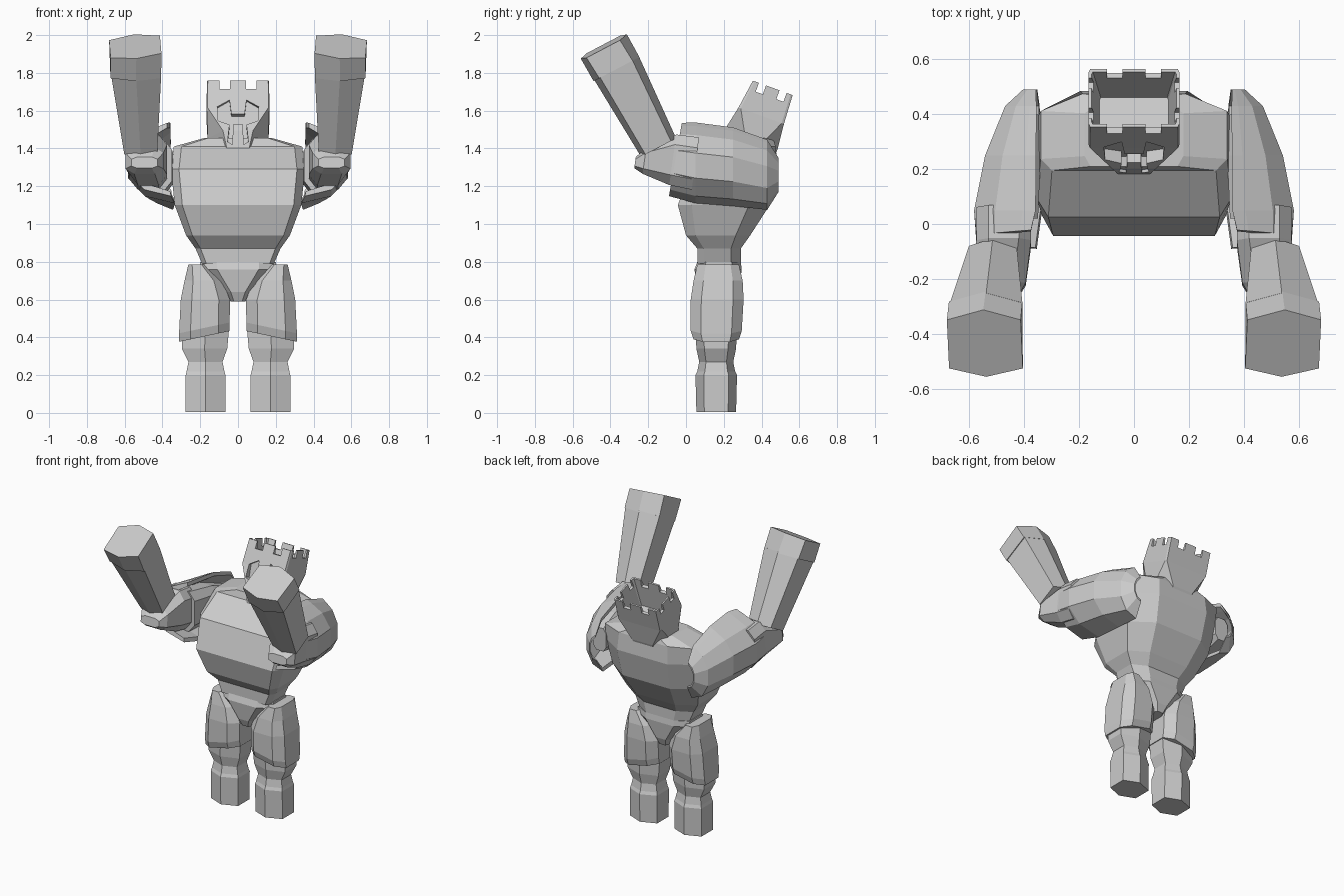
import bpy, bmesh
from math import radians
from mathutils import Vector, Euler, Matrix

cube = bpy.data.objects.get("Cube")
if cube:
    bpy.data.objects.remove(cube, do_unlink=True)

stone = bpy.data.materials.new("stone_grey")
stone.use_nodes = True
GREY = (0.6, 0.6, 0.6, 1)
stone.diffuse_color = GREY
stone.node_tree.nodes["Principled BSDF"].inputs["Base Color"].default_value = GREY


def mirrored(half):
    return half + [(-x, y) for x, y in reversed(half) if x]


HEX = mirrored([(0, -1), (1, -.6), (1, .6), (0, 1)])
BLOCK = mirrored([(0, -1), (1, -.75), (1, .7), (0, 1)])
OCT = mirrored([(.55, -1), (1, -.6), (1, .6), (.55, 1)])
CHEST = mirrored([(.88, -1), (1, -.7), (1, .55), (.55, 1)])
JAW = mirrored([(.5, -1), (1, -.2), (1, .4), (.5, 1)])
CROWN = mirrored([(.97, -1), (1, -.9), (1, .9), (.97, 1)])
SQUARE = mirrored([(1, -1), (1, 1)])
# Hollow shell, open towards the body: outside, then inside
SHELL = [(-.9, 1.25), (-.5, 1.15), (.35, .9), (1, .4), (1, -.3), (.25, -.8), (-1.1, -1),
         (-1.05, -.85), (.15, -.62), (.75, -.2), (.75, .3), (.2, .7), (-.5, .95), (-.9, 1.1)]
SIDES = (("left", 1), ("right", -1))


def loft(name, profiles, sections, side=1, matrix=Matrix()):
    """Skin closed sections: (centre, half width, half depth, pitch, roll)."""
    if len(profiles) == 1:
        profiles = profiles * len(sections)
    bm = bmesh.new()
    rings = []
    for profile, (centre, rx, ry, pitch, roll) in zip(profiles, sections):
        rot = Euler((radians(pitch), radians(roll), 0)).to_matrix()
        ring = []
        for u, v in profile:
            p = Vector(centre) + rot @ Vector((u * rx, v * ry, 0))
            p.x *= side
            ring.append(bm.verts.new(matrix @ p))
        rings.append(ring)
    n = len(rings[0])
    for a, b in zip(rings, rings[1:]):
        for i in range(n):
            j = (i + 1) % n
            bm.faces.new((a[i], a[j], b[j], b[i]))
    bm.faces.new(rings[0])
    bm.faces.new(rings[-1])
    bmesh.ops.recalc_face_normals(bm, faces=bm.faces)
    mesh = bpy.data.meshes.new(name)
    bm.to_mesh(mesh)
    bm.free()
    mesh.materials.append(stone)
    obj = bpy.data.objects.new(name, mesh)
    bpy.context.collection.objects.link(obj)
    return obj


def upright(rows, x=0, pitch=0):
    """Sections from rows of (x offset, y, z, half width, half depth)."""
    return [((x + dx, y, z), rx, ry, pitch, 0) for dx, y, z, rx, ry in rows]


def cut(obj, cutter):
    mod = obj.modifiers.new("cut", 'BOOLEAN')
    mod.operation = 'DIFFERENCE'
    mod.solver = 'EXACT'
    mod.object = cutter
    bpy.context.view_layer.objects.active = obj
    bpy.ops.object.modifier_apply(modifier=mod.name)
    bpy.data.objects.remove(cutter, do_unlink=True)


# Torso and pelvis
loft("torso", [CHEST], upright([
    (0, .175, .79, .19, .115), (0, .175, .87, .225, .115), (0, .17, .94, .275, .17),
    (0, .2, 1.1, .335, .243), (0, .255, 1.29, .355, .23), (0, .335, 1.41, .34, .14),
    (0, .335, 1.455, .18, .125)]))
loft("pelvis", [OCT], upright([
    (0, .17, .59, .04, .09), (0, .17, .64, .07, .11), (0, .17, .76, .2, .125),
    (0, .175, .8, .2, .115)]))

for word, side in SIDES:
    # Legs
    loft(f"{word}_boot", [HEX], upright([
        (0, .16, .005, .105, .105), (0, .16, .2, .105, .11), (0, .16, .22, .1, .1),
        (0, .16, .27, .09, .09), (.005, .16, .34, .12, .105), (0, .16, .45, .125, .11)],
        .172), side)
    thigh = upright([(0, .16, .405, .137, .12), (0, .16, .45, .137, .135),
                     (-.005, .165, .6, .13, .14), (.005, .17, .7, .1, .13),
                     (.04, .17, .785, .045, .11)], .178)
    for i in (0, 1):
        thigh[i] = thigh[i][:4] + (12,)
    loft(f"{word}_thigh_armour", [OCT], thigh, side)

    # Shoulder shell, wrapped around the outside of the upper arm
    arm = upright([
        (-.065, .49, 1.25, .025, .08), (-.035, .43, 1.24, .06, .165),
        (0, .25, 1.28, .098, .185), (.02, .05, 1.3, .118, .19),
        (.025, -.06, 1.32, .105, .175)], .445, 90)
    arm[-1] = arm[-1][:3] + (80, 0)
    loft(f"{word}_shoulder_shell", [SHELL], arm, side)

    # Upper arm, elbow, forearm and fist
    loft(f"{word}_upper_arm", [OCT], upright([
        (-.06, .4, 1.28, .05, .08), (-.03, .25, 1.29, .08, .12), (0, .02, 1.31, .1, .14)],
        .45, 90), side)
    loft(f"{word}_elbow", [OCT], upright([
        (-.01, .05, 1.32, .1, .14), (-.01, -.07, 1.34, .1, .135),
        (.01, -.22, 1.335, .1, .07), (.01, -.27, 1.325, .07, .03)], .485, 82), side)
    loft(f"{word}_forearm", [BLOCK], upright([
        (0, -.145, 1.405, .087, .105), (.024, -.37, 1.83, .132, .134)], .515, 27.8), side)
    fist = upright([
        (0, -.368, 1.82, .134, .137), (.003, -.435, 1.94, .135, .138)], .541, 27.8)
    fist[-1] = fist[-1][:4] + (5,)
    loft(f"{word}_fist", [BLOCK], fist, side)

# Helmet, tilted back and open at the top
tilt = Matrix.Translation((0, .35, 1.42)) @ Matrix.Rotation(radians(-20), 4, 'X')
helmet = loft("helmet", [JAW, JAW, CROWN, CROWN], upright([
    (0, -.01, -.08, .115, .14), (0, -.015, .02, .16, .15), (0, -.007, .16, .166, .128),
    (0, 0, .32, .165, .112)]), matrix=tilt)
cut(helmet, loft("hollow", [CROWN], upright([
    (0, 0, .12, .125, .075), (0, 0, .33, .156, .103)]), matrix=tilt))

# Battlement gaps across and along the rim
for s in (-1, 1):
    cut(helmet, loft("gap", [SQUARE], upright([
        (.07 * s, 0, .27, .028, .3), (.07 * s, 0, .4, .028, .3)]), matrix=tilt))
    cut(helmet, loft("gap", [SQUARE], upright([
        (0, .058 * s, .27, .3, .02), (0, .058 * s, .4, .3, .02)]), matrix=tilt))

# Face opening with nose guard
face = mirrored([(.035, .12), (.045, .205), (.11, .165), (.105, .08), (.045, .055),
                 (.055, -.04), (.03, -.055), (.025, .06)])
cut(helmet, loft("face_opening", [face], [((0, y, 0), 1, 1, 90, 0) for y in (-.3, -.11)],
                 matrix=tilt))
